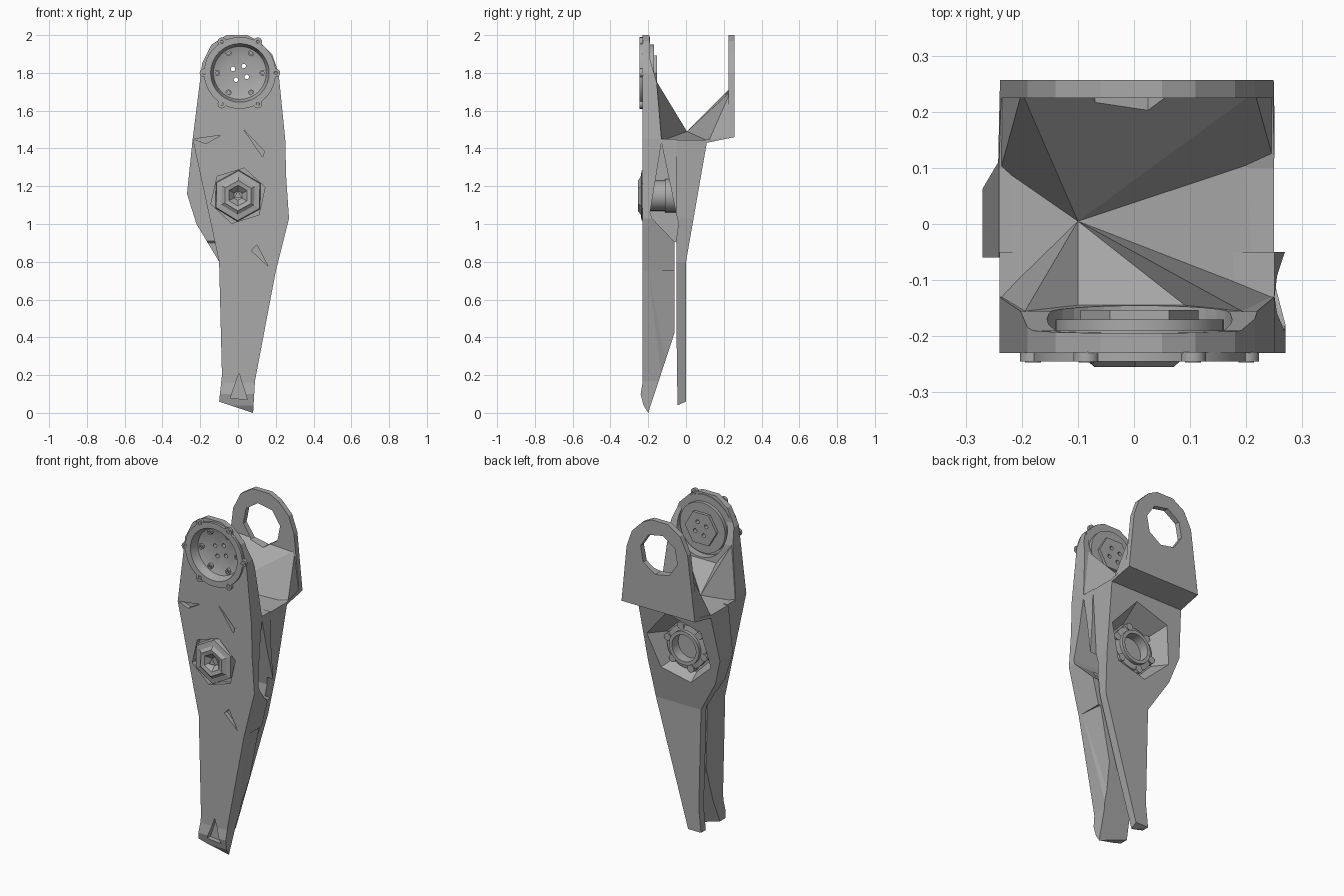
import bpy
import bmesh
from math import cos, sin, pi, radians

if "Cube" in bpy.data.objects:
    bpy.data.objects.remove(bpy.data.objects["Cube"])

GREY = bpy.data.materials.new("plain grey")
GREY.use_nodes = True
GREY.diffuse_color = (0.4, 0.4, 0.4, 1)
GREY.node_tree.nodes["Principled BSDF"].inputs["Base Color"].default_value = (0.4, 0.4, 0.4, 1)

HIP = (0.01, 1.8)
KNEE = (0, 1.15)


def finish(name, bm):
    bmesh.ops.remove_doubles(bm, verts=bm.verts, dist=1e-5)
    bmesh.ops.recalc_face_normals(bm, faces=bm.faces)
    mesh = bpy.data.meshes.new(name)
    bm.to_mesh(mesh)
    bm.free()
    mesh.materials.append(GREY)
    obj = bpy.data.objects.new(name, mesh)
    bpy.context.collection.objects.link(obj)
    return obj


def prism(name, outline, low, high, axis):
    """Extrude an outline along x (points are y, z) or along y (points are x, z)."""
    bm = bmesh.new()
    place = (lambda p, d: (d, p[0], p[1])) if axis == "x" else (lambda p, d: (p[0], d, p[1]))
    face = bm.faces.new([bm.verts.new(place(p, low)) for p in outline])
    moved = bmesh.ops.extrude_face_region(bm, geom=[face])["geom"]
    shift = (high - low, 0, 0) if axis == "x" else (0, high - low, 0)
    bmesh.ops.translate(bm, vec=shift, verts=[v for v in moved if isinstance(v, bmesh.types.BMVert)])
    return finish(name, bm)


def hull(name, points):
    """Convex faceted block around a few points."""
    bm = bmesh.new()
    for p in points:
        bm.verts.new(p)
    bmesh.ops.convex_hull(bm, input=bm.verts)
    return finish(name, bm)


def lathe(name, profile, centre, sides, turn=0, smooth=False):
    """Spin a closed (radius, y) profile around a y-parallel axis."""
    bm = bmesh.new()
    rings = []
    for r, y in profile:
        rings.append([bm.verts.new((centre[0] + r * cos(turn + 2 * pi * i / sides), y,
                                    centre[1] + r * sin(turn + 2 * pi * i / sides)))
                      for i in range(sides)] if r else [bm.verts.new((centre[0], y, centre[1]))])
    for a, b in zip(rings, rings[1:]):
        for i in range(sides):
            j = (i + 1) % sides
            corners = [a[i % len(a)], a[j % len(a)], b[j % len(b)], b[i % len(b)]]
            bm.faces.new(list(dict.fromkeys(corners)))
    obj = finish(name, bm)
    if smooth:
        bpy.ops.object.select_all(action="DESELECT")
        obj.select_set(True)
        bpy.context.view_layer.objects.active = obj
        bpy.ops.object.shade_smooth_by_angle(angle=radians(35))
    return obj


def disc(name, centre, r, y0, y1, sides=16, turn=0, smooth=False):
    return lathe(name, [(0, y0), (r, y0), (r, y1), (0, y1)], centre, sides, turn, smooth)


def combine(target, tool, operation="DIFFERENCE"):
    mod = target.modifiers.new("shape", "BOOLEAN")
    mod.operation, mod.solver, mod.object = operation, "EXACT", tool
    bpy.context.view_layer.objects.active = target
    bpy.ops.object.modifier_apply(modifier=mod.name)
    bpy.data.objects.remove(tool)


def around(centre, r, count, start=0):
    return [(centre[0] + r * cos(start + 2 * pi * i / count),
             centre[1] + r * sin(start + 2 * pi * i / count)) for i in range(count)]


def shell(name, outline, profile):
    """Front outline crossed with a side profile."""
    obj = prism(name, outline, -0.4, 0.4, "y")
    combine(obj, prism("side_cutter", profile, -0.4, 0.4, "x"), "INTERSECT")
    return obj


# Front shell with the front fork arm; rear shell with the rear fork arm
arm_top = [(0.25, 1.45), (0.215, 1.8), (0.18, 1.9), (0.11, 1.97), (0.05, 2.0),
           (-0.06, 2.0), (-0.14, 1.95), (-0.19, 1.85), (-0.24, 1.45)]
front_outline = [(-0.1, 0.06), (0.08, 0.0), (0.09, 0.17), (0.2, 0.75), (0.27, 1.03),
                 (0.255, 1.25)] + arm_top + [(-0.1, 0.8), (-0.085, 0.2)]
rear_outline = [(-0.1, 0.06), (-0.02, 0.04), (0.2, 0.8), (0.225, 1.03)] + arm_top + [
    (-0.27, 1.16), (-0.22, 1.0), (-0.1, 0.8), (-0.085, 0.2)]
front_profile = [(-0.23, 0.16), (-0.24, 0.1), (-0.225, 0.04), (-0.2, 0.0), (-0.062, 0.42),
                 (-0.062, 0.9), (-0.05, 0.92), (-0.05, 1.45), (-0.13, 1.45),
                 (-0.155, 1.75), (-0.19, 1.87), (-0.195, 2.01), (-0.23, 2.01)]
rear_profile = [(-0.045, 0.04), (0.0, 0.06), (0.0, 0.8), (0.11, 1.43), (0.257, 1.46),
                (0.257, 2.01), (0.225, 2.01), (0.225, 1.475), (0.1, 1.445), (-0.06, 1.445),
                (-0.06, 0.91), (-0.05, 0.9), (-0.05, 0.42)]
body = shell("leg_body", front_outline, front_profile)
# Slanted lower flank of the front shell
combine(body, hull("flank_cutter", [(0.087, -0.2, -0.01), (0.3, -0.2, -0.01), (0.3, -0.2, 0.75),
                                    (0.2, -0.2, 0.75), (0.04, -0.055, -0.01),
                                    (0.3, -0.055, -0.01), (0.3, -0.055, 0.75),
                                    (0.185, -0.055, 0.75)]))
combine(body, shell("rear_shell", rear_outline, rear_profile), "UNION")

# Faceted gussets fanning out from the saddle point to each arm
saddle = (-0.1, 0.005, 1.49)
front_left, front_right = (0.248, -0.13, 1.44), (-0.238, -0.13, 1.44)
rear_left, rear_right = (0.247, 0.12, 1.438), (-0.237, 0.1, 1.438)
gussets = {
    "saddle_block": [saddle, front_left, front_right, rear_left, rear_right, (0, 0, 1.4)],
    "front_gusset": [saddle, front_left, front_right, (-0.1, -0.16, 1.64), (0.11, -0.16, 1.64),
                     (0, -0.16, 1.42)],
    "front_left_gusset": [saddle, front_left, (0.11, -0.16, 1.64), (0.21, -0.165, 1.77),
                          (0.245, -0.18, 1.44)],
    "front_right_gusset": [saddle, front_right, (-0.1, -0.16, 1.64), (-0.2, -0.165, 1.77),
                           (-0.235, -0.18, 1.44)],
    "rear_gusset": [saddle, rear_left, rear_right, (-0.2, 0.235, 1.72), (0.215, 0.235, 1.7),
                    (0.247, 0.235, 1.465), (-0.237, 0.235, 1.465)],
}
for name, points in gussets.items():
    combine(body, hull(name, points), "UNION")

# Openings: hip seat, rear fork eye, knee pockets and side window
combine(body, disc("hip_cutter", HIP, 0.165, -0.3, -0.14, 32))
combine(body, disc("eye_cutter", (0, 1.8), 0.125, 0.15, 0.3, 8, 0.2))
combine(body, disc("knee_front_cutter", KNEE, 0.15, -0.3, -0.2, 6, 0.3))
combine(body, lathe("knee_rear_cutter", [(0, -0.04), (0.16, -0.04), (0.25, 0.13), (0, 0.13)],
                    KNEE, 6, 0.25))
combine(body, prism("window_cutter", [(-0.13, 1.43), (-0.19, 1.06), (-0.18, 1.03),
                                      (-0.055, 0.9), (-0.04, 1.0)], 0.0, 0.4, "x"))

# Creases and the toe notch cut into the front skin
for notch in ([(0.03, 1.5), (0.14, 1.385), (0.13, 1.355)],
              [(-0.235, 1.45), (-0.09, 1.47), (-0.17, 1.425)],
              [(0.07, 0.86), (0.1, 0.89), (0.16, 0.775)],
              [(-0.04, 0.08), (0.05, 0.07), (0.005, 0.21)]):
    combine(body, prism("notch_cutter", notch, -0.3, -0.205, "y"))

# Hip flange with its dished front and stepped rear
flange = lathe("hip_flange", [(0, -0.18), (0.1, -0.18), (0.14, -0.195), (0.155, -0.245),
                              (0.19, -0.245), (0.19, -0.19), (0.15, -0.19), (0.15, -0.17),
                              (0, -0.17)], HIP, 48, smooth=True)
hub = disc("hip_hub", HIP, 0.105, -0.172, -0.153, 6)
for spot in around(HIP, 0.042, 4, 1.05):
    for part in (flange, hub):
        combine(part, disc("pin_cutter", spot, 0.012, -0.3, -0.1, 12))

# Flange lugs, their bolts and the bolts in the dish
for spot in around(HIP, 0.19, 6):
    disc("flange_lug", spot, 0.023, -0.245, -0.228, 16, smooth=True)
    lathe("flange_bolt", [(0, -0.244), (0.007, -0.244), (0.009, -0.247), (0.014, -0.247),
                          (0.014, -0.24), (0, -0.24)], spot, 12)
for spot in around(HIP, 0.12, 6):
    lathe("dish_bolt", [(0, -0.19), (0.008, -0.19), (0.008, -0.2), (0.016, -0.2),
                        (0.016, -0.175), (0, -0.175)], spot, 12)

# Knee boss on the front
lathe("knee_boss", [(0, -0.215), (0.025, -0.22), (0.055, -0.25), (0.08, -0.255),
                    (0.1, -0.24), (0.132, -0.235), (0.138, -0.19), (0, -0.19)], KNEE, 6, 0.5)
disc("knee_pin", KNEE, 0.025, -0.245, -0.2, 3, pi / 2)

# Knee bearing tube, open at the back
lathe("knee_tube", [(0, -0.19), (0.08, -0.19), (0.08, -0.11), (0.088, -0.11), (0.088, -0.03),
                    (0.13, -0.03), (0.13, -0.005), (0.1, 0.0), (0.1, 0.02), (0.08, 0.02),
                    (0.08, -0.06), (0.065, -0.06), (0.065, -0.12), (0, -0.12)],
      KNEE, 32, smooth=True)
for spot in around(KNEE, 0.125, 6, 0.25):
    disc("knee_lug", spot, 0.022, -0.04, 0.005, 12)
